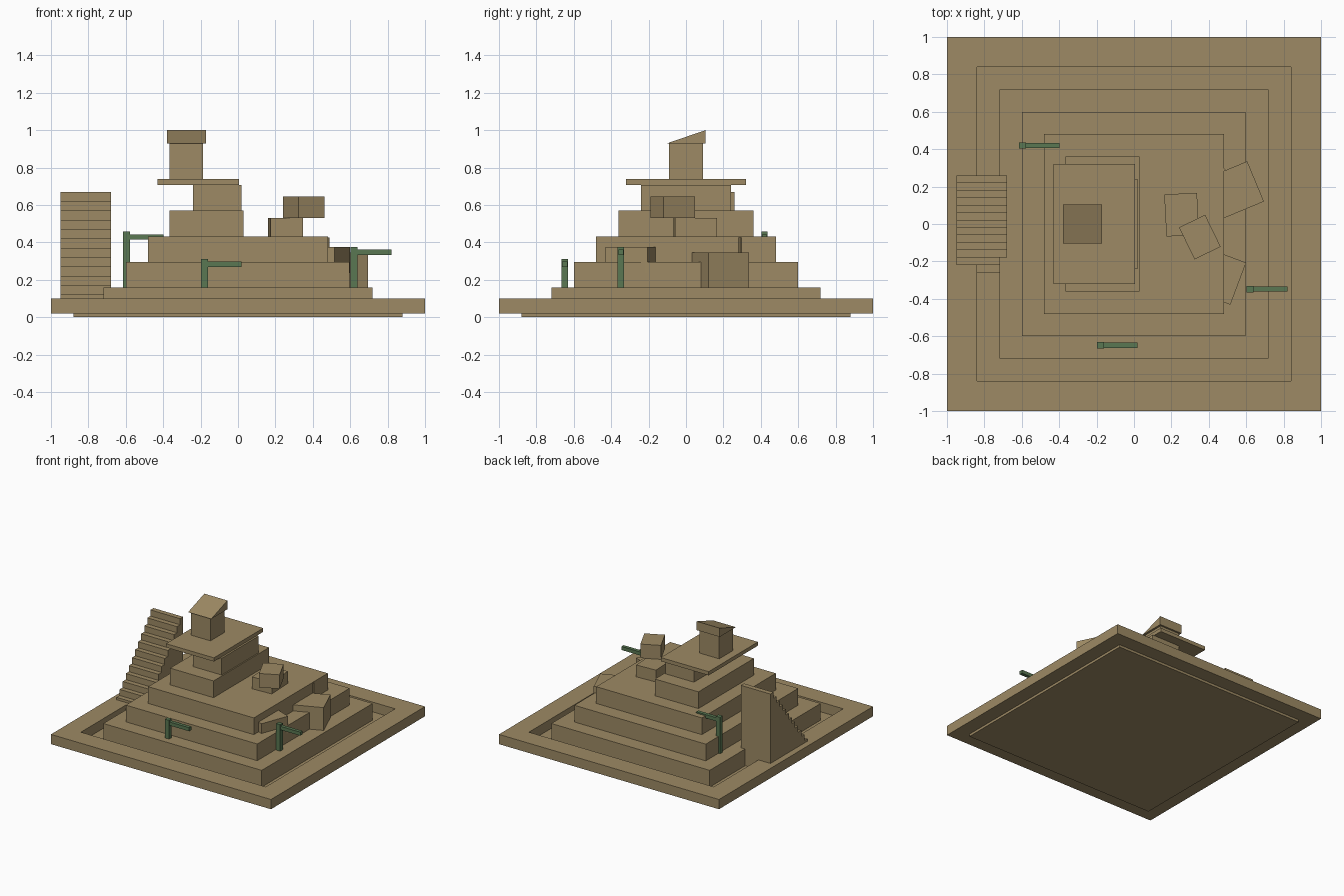
import bpy, bmesh, math
from mathutils import Matrix

if "Cube" in bpy.data.objects:
    bpy.data.objects.remove(bpy.data.objects["Cube"])


def material(name, rgb):
    m = bpy.data.materials.new(name)
    m.diffuse_color = (*rgb, 1)
    m.use_nodes = True
    m.node_tree.nodes["Principled BSDF"].inputs["Base Color"].default_value = m.diffuse_color
    return m


STONE = material("sandstone", (0.34, 0.255, 0.128))
GREEN = material("moss_green", (0.10, 0.185, 0.085))


def finish(name, bm, mat):
    bmesh.ops.recalc_face_normals(bm, faces=bm.faces)
    me = bpy.data.meshes.new(name)
    bm.to_mesh(me)
    bm.free()
    me.materials.append(mat)
    ob = bpy.data.objects.new(name, me)
    bpy.context.collection.objects.link(ob)
    return ob


def add_box(bm, x0, x1, y0, y1, z0, z1):
    mat = Matrix.Translation(((x0 + x1) / 2, (y0 + y1) / 2, (z0 + z1) / 2)) \
        @ Matrix.Diagonal((x1 - x0, y1 - y0, z1 - z0, 1))
    bmesh.ops.create_cube(bm, size=1, matrix=mat)


def box(name, *ext, mat=STONE):
    bm = bmesh.new()
    add_box(bm, *ext)
    return finish(name, bm, mat)


def block(name, cx, cy, sx, sy, z0, z1, deg):
    """Fallen block turned about the vertical axis."""
    ob = box(name, -sx / 2, sx / 2, -sy / 2, sy / 2, z0, z1)
    ob.location = (cx, cy, 0)
    ob.rotation_euler.z = math.radians(deg)


def extrude_x(name, profile, x0, x1):
    """Prism from a (y, z) outline."""
    bm = bmesh.new()
    face = bm.faces.new([bm.verts.new((x0, y, z)) for y, z in profile])
    new = bmesh.ops.extrude_face_region(bm, geom=[face])["geom"]
    verts = [v for v in new if isinstance(v, bmesh.types.BMVert)]
    bmesh.ops.translate(bm, verts=verts, vec=(x1 - x0, 0, 0))
    return finish(name, bm, STONE)


# Moat floor and the raised square rim around it
box("moat_floor", -0.88, 0.88, -0.88, 0.88, 0, 0.02)
bm = bmesh.new()
rings = [[bm.verts.new((sx * r, sy * r, z)) for sx, sy in ((-1, -1), (1, -1), (1, 1), (-1, 1))]
         for r, z in ((1, 0.02), (1, 0.10), (0.84, 0.10), (0.84, 0.02))]
for a in range(4):
    for i in range(4):
        p, q, j = rings[a], rings[(a + 1) % 4], (i + 1) % 4
        bm.faces.new((p[i], p[j], q[j], q[i]))
finish("moat_rim", bm, STONE)

# Stepped tiers; the upper two have lost their right side
tiers = [(-0.72, 0.72, 0.72), (-0.60, 0.595, 0.60), (-0.48, 0.48, 0.48),
         (-0.365, 0.03, 0.36), (-0.24, 0.02, 0.24)]
for i, (x0, x1, hy) in enumerate(tiers):
    box(f"tier_{i + 1}", x0, x1, -hy, hy, 0.02 + 0.1375 * i, 0.02 + 0.1375 * (i + 1))

# Summit platform, shrine and sloping roof
box("summit_platform", -0.43, 0.005, -0.32, 0.32, 0.7075, 0.738)
box("shrine", -0.365, -0.187, -0.09, 0.09, 0.738, 0.93)
extrude_x("shrine_roof", [(-0.105, 0.928), (0.105, 0.928), (0.105, 1.0)], -0.38, -0.17)

# Staircase rising towards the back
N = 13
profile = [(0.26, 0.02), (-0.26, 0.02)]
for k in range(N):
    z = 0.02 + 0.05 * (k + 1)
    profile += [(-0.26 + 0.04 * k, z), (-0.26 + 0.04 * (k + 1), z)]
extrude_x("staircase", profile, -0.95, -0.68)

# Fallen blocks on the ruined side
block("fallen_block_lower", 0.255, 0.05, 0.175, 0.225, 0.4325, 0.53, 3)
block("fallen_block_upper", 0.352, -0.07, 0.155, 0.19, 0.53, 0.645, 26)
block("fallen_block_back", 0.53, 0.178, 0.26, 0.233, 0.155, 0.345, 22.6)
block("fallen_block_front", 0.445, -0.277, 0.24, 0.24, 0.235, 0.375, -20.5)
block("buried_block", 0.389, 0.29, 0.14, 0.14, 0.33, 0.425, 45)

# Hooked vines: upright stem with a sideways arm
for i, (x, y, top) in enumerate([(-0.597, 0.42, 0.457), (-0.18, -0.648, 0.312), (0.62, -0.348, 0.375)]):
    bm = bmesh.new()
    add_box(bm, x - 0.019, x + 0.019, y - 0.017, y + 0.017, 0.155, top)
    add_box(bm, x, x + 0.2, y - 0.014, y + 0.014, top - 0.043, top - 0.014)
    finish(f"vine_{i + 1}", bm, GREEN)
